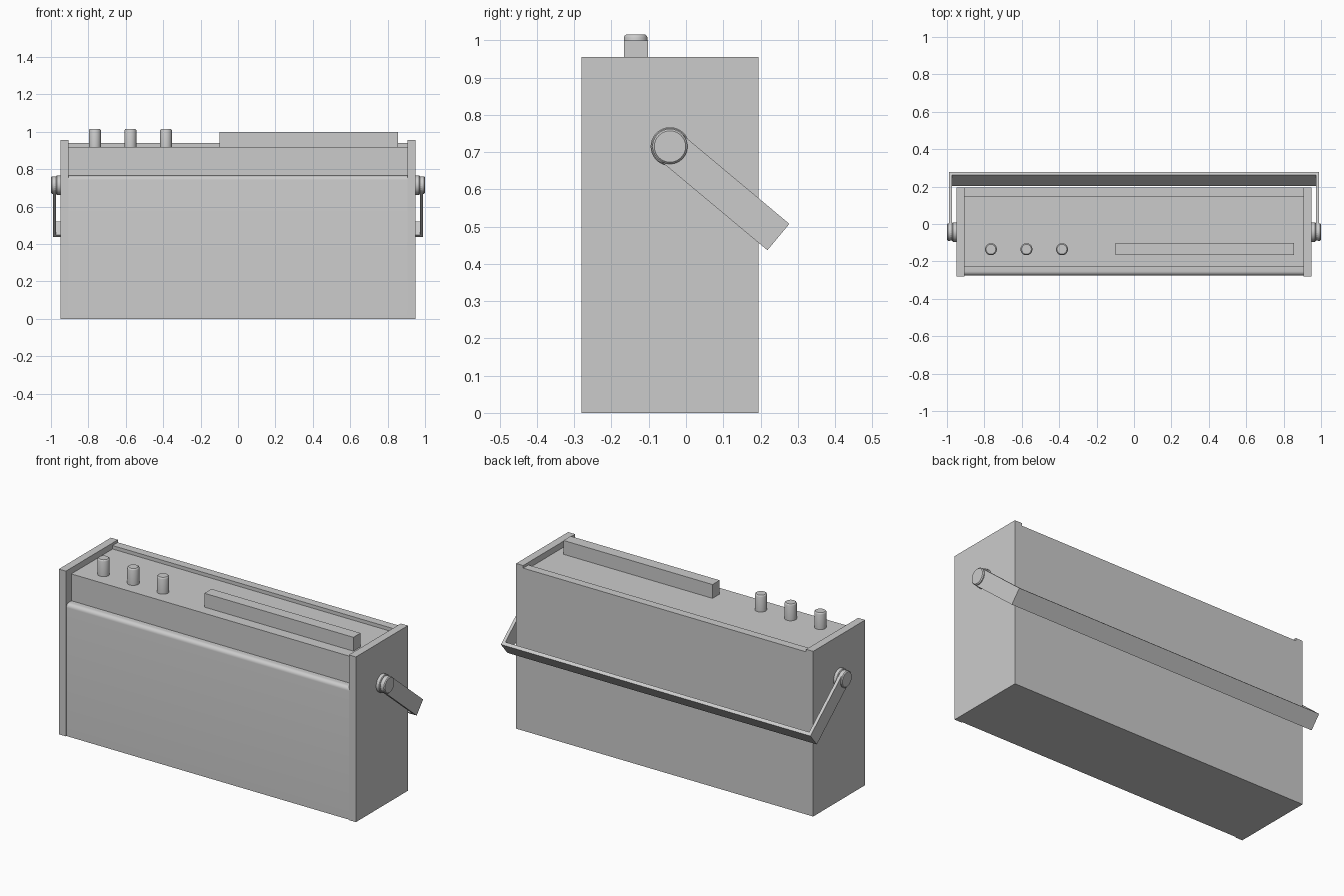
import bpy, bmesh
from math import pi, cos, sin, atan2
from mathutils import Vector

if "Cube" in bpy.data.objects:
    bpy.data.objects.remove(bpy.data.objects["Cube"])


def mesh_object(name, bm):
    bmesh.ops.recalc_face_normals(bm, faces=bm.faces)
    me = bpy.data.meshes.new(name)
    bm.to_mesh(me)
    bm.free()
    ob = bpy.data.objects.new(name, me)
    bpy.context.collection.objects.link(ob)
    return ob


def smooth(ob, angle=0.6):
    bpy.ops.object.select_all(action='DESELECT')
    bpy.context.view_layer.objects.active = ob
    ob.select_set(True)
    bpy.ops.object.shade_smooth_by_angle(angle=angle)


def prism(name, outline, x0, x1):
    """Extrude a (y, z) outline along x."""
    bm = bmesh.new()
    face = bm.faces.new([bm.verts.new((x0, y, z)) for y, z in outline])
    ext = bmesh.ops.extrude_face_region(bm, geom=[face])
    moved = [g for g in ext['geom'] if isinstance(g, bmesh.types.BMVert)]
    bmesh.ops.translate(bm, verts=moved, vec=(x1 - x0, 0, 0))
    return mesh_object(name, bm)


def box(name, x0, x1, y0, y1, z0, z1):
    return prism(name, [(y0, z0), (y1, z0), (y1, z1), (y0, z1)], x0, x1)


def lathe(name, profile, origin, axis, n=32):
    """Spin a (radius, height) profile around an axis."""
    bm = bmesh.new()
    rot = Vector((0, 0, 1)).rotation_difference(Vector(axis))
    rings = [[bm.verts.new(Vector(origin) + rot @ Vector(
        (r * cos(2 * pi * i / n), r * sin(2 * pi * i / n), h)))
        for i in range(n)] for r, h in profile]
    for a, b in zip(rings, rings[1:]):
        for i in range(n):
            j = (i + 1) % n
            bm.faces.new((a[i], a[j], b[j], b[i]))
    bm.faces.new(rings[0])
    bm.faces.new(rings[-1])
    ob = mesh_object(name, bm)
    smooth(ob)
    return ob


# Cabinet core with raised rear rim
prism("cabinet", [(-0.23, 0), (0.195, 0), (0.195, 0.94), (0.147, 0.94),
                  (0.147, 0.92), (-0.23, 0.92)], -0.905, 0.905)

# Front grille with a rounded top edge
R = 0.022
arc = [(-0.253 - R * sin(a), 0.765 - R + R * cos(a))
       for a in [i * pi / 12 for i in range(7)]]
grille = prism("front_grille", [(-0.23, 0), (-0.23, 0.765)] + arc + [(-0.275, 0)],
               -0.905, 0.905)
smooth(grille)

# Control buttons and slider bar on top
for i in range(3):
    lathe(f"button_{i + 1}", [(0.032, 0), (0.032, 0.087), (0.030, 0.092), (0.026, 0.095)],
          (-0.765 + 0.19 * i, -0.135, 0.92), (0, 0, 1))
box("top_key_bar", -0.098, 0.855, -0.167, -0.102, 0.915, 1.0)

# Handle layout: pivot and swing direction in the y-z plane
PIVOT = Vector((-0.043, 0.715))
END = Vector((0.248, 0.472))
along = (END - PIVOT).normalized()
across = Vector((-along.y, along.x))
W, T = 0.046, 0.02

base = atan2(across.y, across.x)
rounded = [PIVOT + W * Vector((cos(base + i * pi / 12), sin(base + i * pi / 12)))
           for i in range(13)]
arm_outline = rounded + [END - across * W, END + across * W]

for side, s in (("left", -1), ("right", 1)):
    # Side panel
    box(f"side_panel_{side}", s * 0.905, s * 0.95, -0.28, 0.195, 0, 0.955)
    # Handle arm and its pivot
    prism(f"handle_arm_{side}", arm_outline, s * 0.972, s * 0.99)
    lathe(f"pivot_washer_{side}", [(0.052, 0), (0.052, 0.018), (0.049, 0.022)],
          (s * 0.95, PIVOT.x, PIVOT.y), (s, 0, 0))
    lathe(f"pivot_cap_{side}", [(0.047, 0), (0.047, 0.010), (0.042, 0.015)],
          (s * 0.985, PIVOT.x, PIVOT.y), (s, 0, 0))

# Handle crossbar
prism("handle_crossbar", [END + across * W, END - across * W,
                          END - across * W - along * T, END + across * W - along * T],
      -0.972, 0.972)
